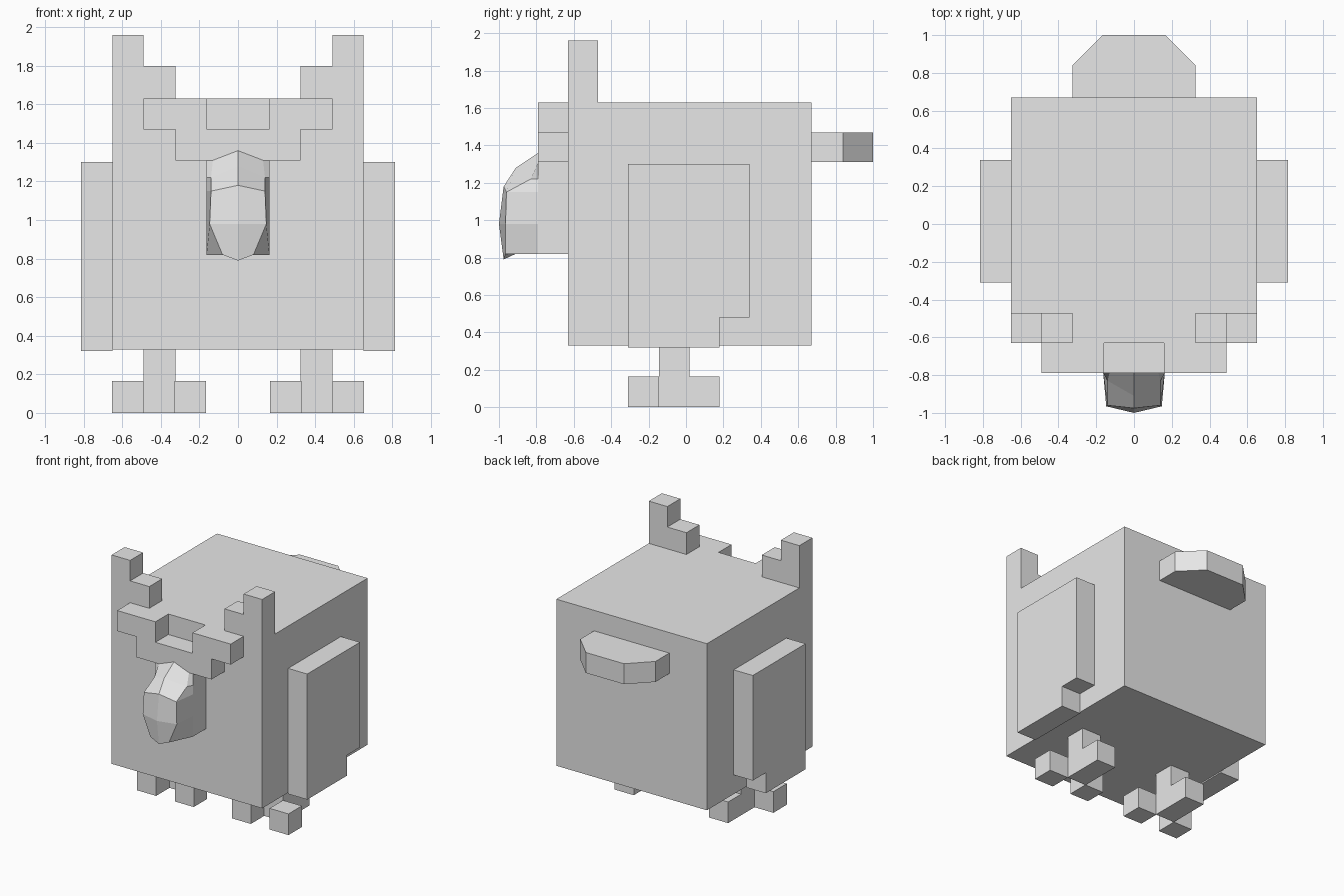
import bpy, bmesh

if "Cube" in bpy.data.objects:
    bpy.data.objects.remove(bpy.data.objects["Cube"])

grey = bpy.data.materials.new("plain grey")
grey.diffuse_color = (0.8, 0.8, 0.8, 1)
grey.use_nodes = True
grey.node_tree.nodes["Principled BSDF"].inputs["Base Color"].default_value = grey.diffuse_color


def finish(name, bm):
    bmesh.ops.remove_doubles(bm, verts=bm.verts, dist=0.0005)
    bmesh.ops.recalc_face_normals(bm, faces=bm.faces)
    me = bpy.data.meshes.new(name)
    bm.to_mesh(me)
    bm.free()
    me.materials.append(grey)
    ob = bpy.data.objects.new(name, me)
    bpy.context.collection.objects.link(ob)
    return ob


def prism(name, outline, axis, lo, hi):
    """Extrude a 2D outline along an axis (0 = x, 1 = y, 2 = z)."""
    bm = bmesh.new()

    def point(p, d):
        q = list(p)
        q.insert(axis, d)
        return bm.verts.new(q)
    face = bm.faces.new([point(p, lo) for p in outline])
    ext = bmesh.ops.extrude_face_region(bm, geom=[face])
    for v in ext["geom"]:
        if isinstance(v, bmesh.types.BMVert):
            v.co[axis] = hi
    return finish(name, bm)


def box(name, x0, x1, y0, y1, z0, z1):
    return prism(name, [(x0, y0), (x1, y0), (x1, y1), (x0, y1)], 2, z0, z1)


# Body
box("body", -0.65, 0.65, -0.63, 0.67, 0.33, 1.63)

# Brow: stepped plate with a notch in the top middle
half = [(0.16, 1.47), (0.16, 1.63), (0.49, 1.63), (0.49, 1.47), (0.325, 1.47), (0.325, 1.31)]
prism("brow", half + [(-x, z) for x, z in reversed(half)], 1, -0.79, -0.63)

# Tail with cut corners
prism("tail", [(-0.325, 0.67), (0.325, 0.67), (0.325, 0.84), (0.165, 1.0),
               (-0.165, 1.0), (-0.325, 0.84)], 2, 1.31, 1.47)

for side, s in (("left", -1), ("right", 1)):
    # Stepped ear tuft
    prism(side + "_ear_tuft", [(s * x, z) for x, z in (
        (0.65, 1.63), (0.65, 1.96), (0.49, 1.96), (0.49, 1.80), (0.325, 1.80), (0.325, 1.63))],
        1, -0.63, -0.47)
    # Wing with the lower back corner cut away
    prism(side + "_wing", [(-0.31, 0.32), (0.18, 0.32), (0.18, 0.48), (0.34, 0.48),
                           (0.34, 1.30), (-0.31, 1.30)], 0, s * 0.65, s * 0.815)
    # Leg with a back toe and two splayed front toes
    prism(side + "_leg", [(-0.145, 0), (0.18, 0), (0.18, 0.165), (0.02, 0.165),
                          (0.02, 0.33), (-0.145, 0.33)], 0, s * 0.325, s * 0.49)
    for toe, x in (("inner", 0.165), ("outer", 0.49)):
        box(f"{side}_{toe}_toe", s * x, s * (x + 0.163), -0.31, -0.145, 0, 0.165)

# Beak: faceted rows from ridge to side to back, built on both sides
rows = [((0, -0.79, 1.36), (0.13, -0.79, 1.31)),
        ((0, -0.91, 1.28), (0.14, -0.83, 1.22)),
        ((0, -0.975, 1.18), (0.14, -0.96, 1.15)),
        ((0, -1.0, 0.98), (0.147, -0.965, 0.98)),
        ((0, -0.975, 0.79), (0.08, -0.965, 0.82))]
bm = bmesh.new()
for s in (-1, 1):
    grid = []
    for ridge, edge in rows:
        pts = [ridge, edge, (0.163, -0.79, edge[2]), (0.163, -0.63, edge[2])]
        grid.append([bm.verts.new((s * x, y, z)) for x, y, z in pts])
    for a, b in zip(grid, grid[1:]):
        for i in range(3):
            bm.faces.new((a[i], a[i + 1], b[i + 1], b[i]))
    # Underside and hidden top
    tip, edge, mid, back = grid[-1]
    under = bm.verts.new((0, -0.91, 0.82))
    under_back = bm.verts.new((0, -0.63, 0.82))
    bm.faces.new((tip, edge, under))
    bm.faces.new((under, edge, mid, back, under_back))
    top_back = bm.verts.new((0, -0.63, 1.31))
    bm.faces.new((grid[0][0], grid[0][1], top_back))
    bm.faces.new((grid[0][1], grid[0][2], grid[0][3], top_back))
finish("beak", bm)
